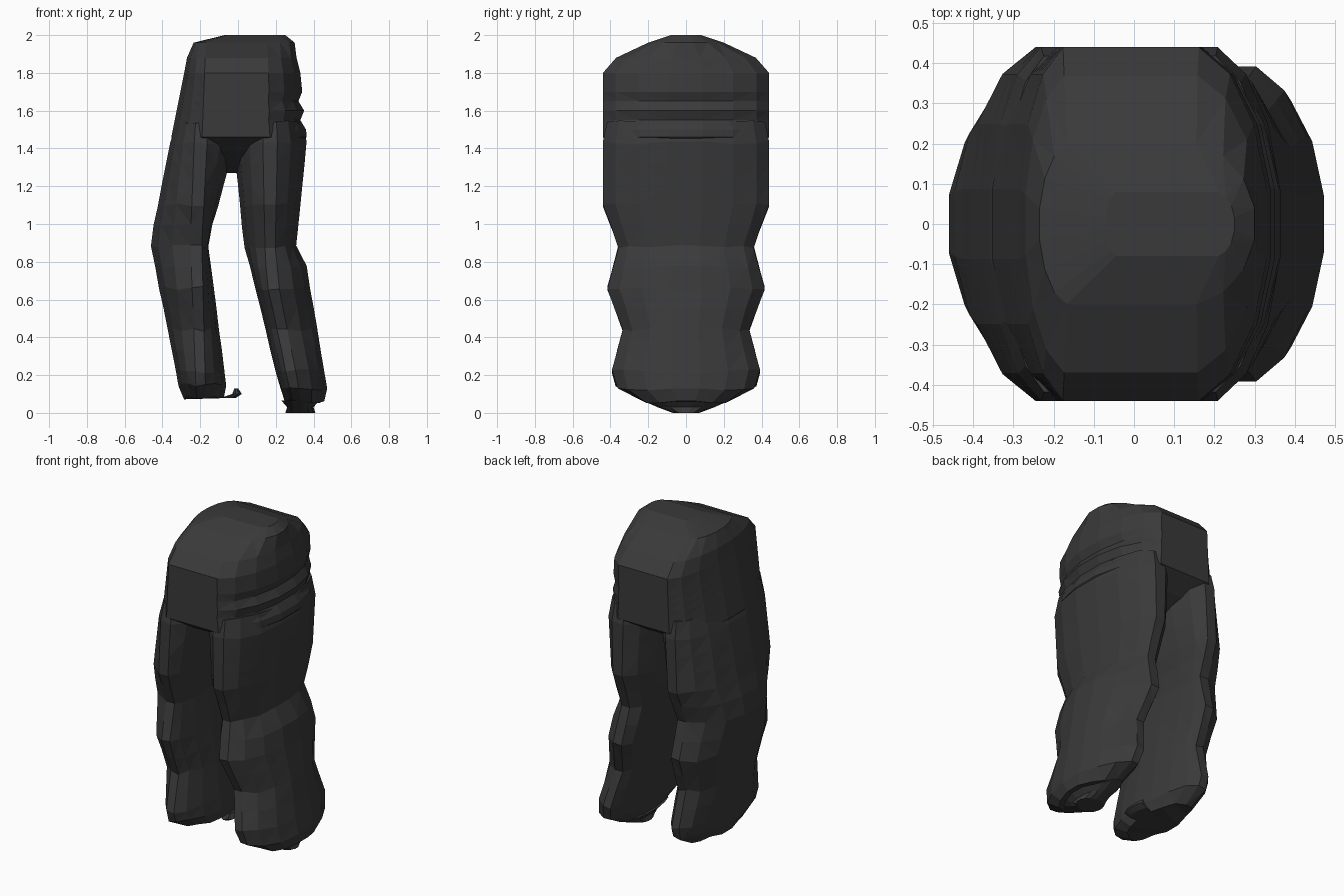
import bpy
import bmesh
import random
from math import cos, sin, pi

random.seed(4)

cube = bpy.data.objects.get("Cube")
if cube:
    bpy.data.objects.remove(cube, do_unlink=True)

cloth = bpy.data.materials.new("charcoal cloth")
cloth.use_nodes = True
grey = 0.042
cloth.diffuse_color = (grey, grey, grey, 1)
cloth.node_tree.nodes["Principled BSDF"].inputs["Base Color"].default_value = cloth.diffuse_color

SIDES = 16
HALF_STEP = pi / SIDES
SEAT_DEPTH = 0.44
KNEE = 0.9


def loft(name, rings, crumple=0):
    """Skin rings of (height, low edge, low ridge, high ridge, high edge, half depth).

    Each ring is flat between its ridges and rounds off to its edges."""
    bm = bmesh.new()
    loops = []
    for height, low_edge, low_ridge, high_ridge, high_edge, depth in rings:
        # The same fold is used on the front and back of a ring
        folds = [random.uniform(-crumple, crumple) for side in range(SIDES // 2)]
        loop = []
        for side in range(SIDES):
            angle = HALF_STEP * (2 * side + 1)
            across = cos(angle) / cos(HALF_STEP)
            along = sin(angle) / cos(HALF_STEP)
            if across > 0:
                x = high_ridge + across * (high_edge - high_ridge)
            else:
                x = low_ridge - across * (low_edge - low_ridge)
            fold = folds[min(side, SIDES - 1 - side)]
            y = max(-1, min(1, along)) * depth
            loop.append(bm.verts.new((x, y, height + fold)))
        loops.append(loop)
    for upper, lower in zip(loops, loops[1:]):
        for side in range(SIDES):
            after = (side + 1) % SIDES
            bm.faces.new((upper[side], upper[after], lower[after], lower[side]))
    bm.faces.new(loops[0])
    bm.faces.new(loops[-1])
    bmesh.ops.triangulate(bm, faces=bm.faces[:])
    bmesh.ops.recalc_face_normals(bm, faces=bm.faces[:])
    mesh = bpy.data.meshes.new(name)
    bm.to_mesh(mesh)
    bm.free()
    mesh.materials.append(cloth)
    part = bpy.data.objects.new(name, mesh)
    bpy.context.collection.objects.link(part)
    return part


def right_outseam(height):
    return -0.465 + 0.2 * abs(height - KNEE)


def left_outseam(height):
    if height > 0.85:
        return 0.365 - 0.1 * abs(height - 1.45)
    return 0.35 + 0.17 * (0.85 - height)


def right_leg_shape(height):
    """Outer edge, front ridge and inner edge of the leg bowed at the knee."""
    slope = 0.27 if height > KNEE else -0.13
    return right_outseam(height), -0.2, -0.16 + slope * (height - KNEE)


def left_leg_shape(height):
    """Inner edge, front ridge and outer edge of the leg slanting outward."""
    slope = 0.1 if height > KNEE else 0.25
    ridge = 0.17 + 0.2 * max(0, 0.7 - height)
    return 0.03 - slope * (height - KNEE), ridge, left_outseam(height)


def leg_depth(height):
    """Baggy cloth bulges at the thigh, shin and hem, and narrows between them."""
    if height > 1.1:
        return SEAT_DEPTH
    return 0.345 + 0.055 * height + 0.035 * cos(2 * pi * (height / SEAT_DEPTH - 0.5))


def make_leg(name, shape, hem):
    # Each section is (height, share of width, share of depth)
    sections = [(1.54, 0.9, 0.95)]
    sections += [(step * SEAT_DEPTH / 4, 1, 1) for step in range(13, 1, -1)]
    sections += [(hem + 0.07, 1, 1), (hem, 0.85, 0.75)]
    rings = []
    for height, width_share, depth_share in sections:
        low, ridge, high = shape(height)
        low = ridge + (low - ridge) * width_share
        high = ridge + (high - ridge) * width_share
        rings.append((height, low, ridge, ridge, high, leg_depth(height) * depth_share))
    return loft(name, rings, crumple=0.01)


# Seat: domed waist, widening hips creased on the left side, tapered crotch
FLAT = (-0.15, 0.12)
rings = [
    (2, -0.07, -0.04, 0.2, 0.25, 0.08),
    (1.96, -0.235, *FLAT, 0.3, 0.2),
    (1.88, -0.27, *FLAT, 0.31, 0.37),
]
for height in (1.8, 1.7, 1.65, 1.6, 1.55, 1.5, 1.46):
    pinch = 0.025 if height in (1.65, 1.55) else 0
    rings.append((height, right_outseam(height), *FLAT, left_outseam(height) - pinch, SEAT_DEPTH))
rings.append((1.38, -0.3, *FLAT, 0.3, 0.32))
rings.append((1.27, -0.12, -0.06, -0.02, 0.06, 0.1))
seat = loft("seat", rings)

# Legs, fused into the seat
legs = [
    make_leg("right_leg", right_leg_shape, 0.08),
    make_leg("left_leg", left_leg_shape, 0.06),
]
for leg in legs:
    union = seat.modifiers.new("join_" + leg.name, 'BOOLEAN')
    union.operation = 'UNION'
    union.solver = 'EXACT'
    union.object = leg
bpy.context.view_layer.objects.active = seat
for modifier in list(seat.modifiers):
    bpy.ops.object.modifier_apply(modifier=modifier.name)
for leg in legs:
    bpy.data.objects.remove(leg, do_unlink=True)
seat.name = "trousers"

# Boat-shaped sole under the left leg, loose hem flap beside the right leg
loft("left_sole", [
    (0.065, 0.23, 0.3, 0.33, 0.43, 0.23),
    (0.03, 0.26, 0.3, 0.33, 0.4, 0.15),
    (0, 0.25, 0.3, 0.33, 0.41, 0.07),
])
loft("right_hem_flap", [
    (0.13, -0.02, -0.01, -0.01, 0, 0.07),
    (0.1, -0.03, -0.01, 0, 0.02, 0.08),
    (0.08, -0.09, -0.05, -0.04, -0.01, 0.07),
])
